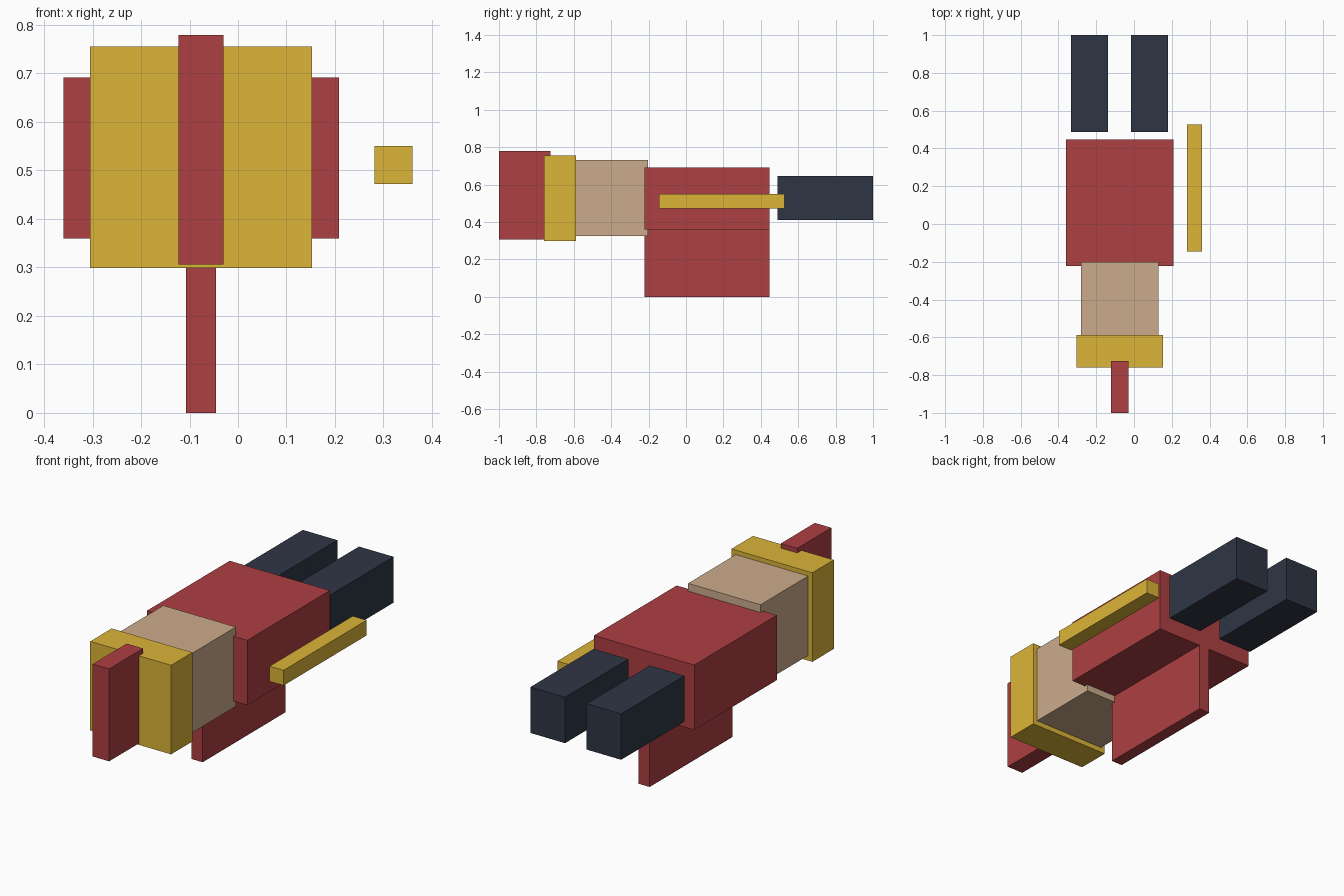
import bpy
import bmesh
from mathutils import Vector

if "Cube" in bpy.data.objects:
    bpy.data.objects.remove(bpy.data.objects["Cube"])


def material(name, r, g, b):
    m = bpy.data.materials.new(name)
    m.diffuse_color = (r, g, b, 1)
    m.use_nodes = True
    m.node_tree.nodes["Principled BSDF"].inputs["Base Color"].default_value = m.diffuse_color
    return m


red = material("red", 0.42, 0.05, 0.055)
gold = material("gold", 0.72, 0.46, 0.04)
tan = material("tan", 0.60, 0.41, 0.26)
navy = material("navy", 0.028, 0.036, 0.06)


def box(name, x, y, z, mat):
    """Flat-sided block spanning the given (min, max) ranges."""
    lo, hi = (Vector(c) for c in zip(x, y, z))
    bm = bmesh.new()
    bmesh.ops.create_cube(bm, size=1)
    bmesh.ops.scale(bm, vec=hi - lo, verts=bm.verts)
    mesh = bpy.data.meshes.new(name)
    bm.to_mesh(mesh)
    bm.free()
    mesh.materials.append(mat)
    ob = bpy.data.objects.new(name, mesh)
    ob.location = (lo + hi) / 2
    bpy.context.collection.objects.link(ob)
    return ob


# Lying body with a thin panel hanging under it
box("torso", (-0.36, 0.208), (-0.222, 0.447), (0.36, 0.692), red)
box("lower_panel", (-0.107, -0.045), (-0.222, 0.447), (0, 0.36), red)

# Head, helmet and crest
box("head", (-0.281, 0.129), (-0.59, -0.202), (0.325, 0.732), tan)
box("helmet", (-0.305, 0.153), (-0.76, -0.587), (0.299, 0.755), gold)
box("crest", (-0.123, -0.03), (-1, -0.725), (0.306, 0.779), red)

# Pair of legs about the body's centre line
for side, label in ((-1, "left"), (1, "right")):
    cx = -0.076 + side * 0.159
    box(f"{label}_leg", (cx - 0.098, cx + 0.098), (0.488, 1), (0.411, 0.646), navy)

# Loose rod beside the body
box("rod", (0.281, 0.36), (-0.145, 0.527), (0.472, 0.55), gold)
